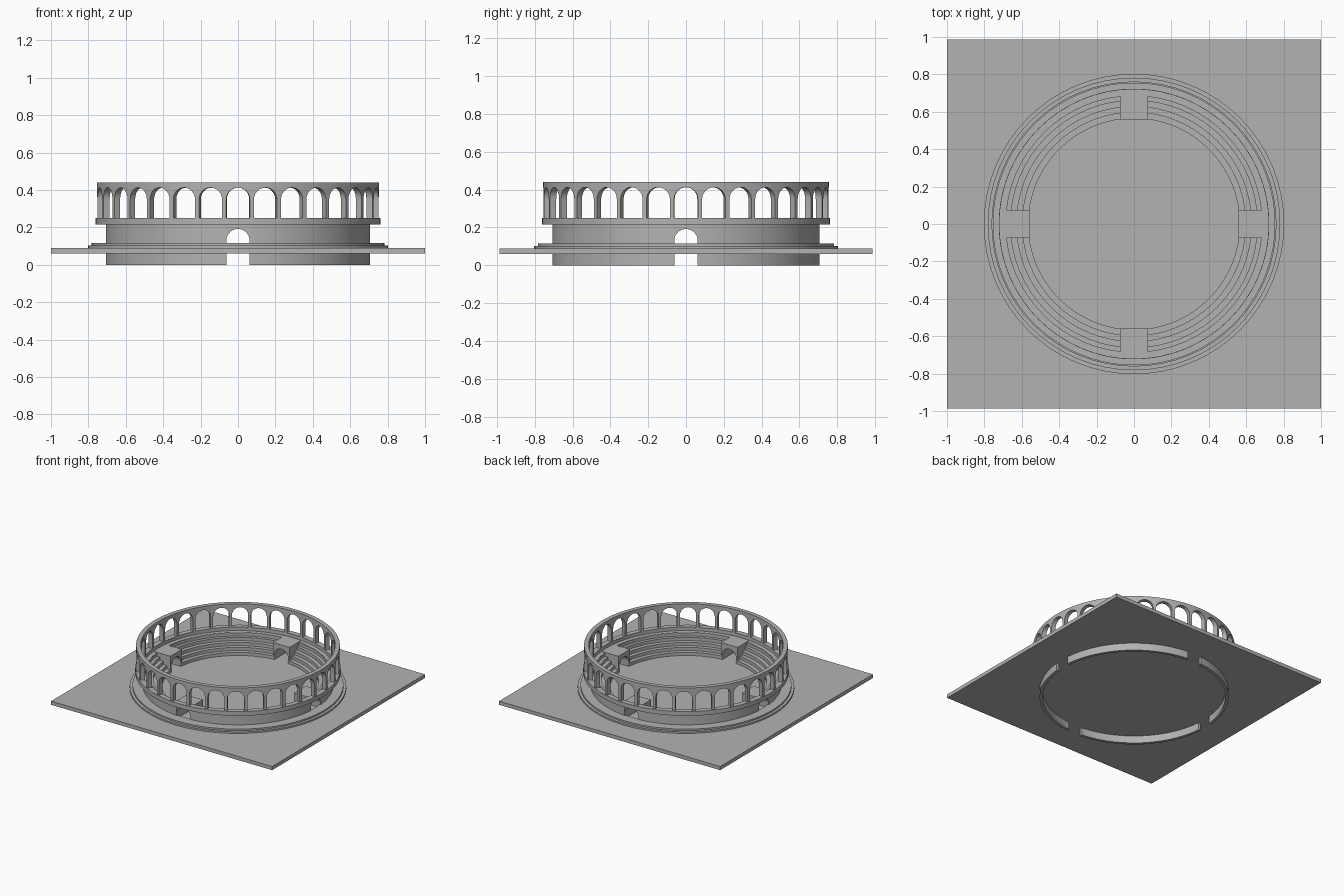
import bpy, bmesh, math
from math import sin, cos, pi

if "Cube" in bpy.data.objects:
    bpy.data.objects.remove(bpy.data.objects["Cube"])

SEG = 64
stone = bpy.data.materials.new("stone")
stone.diffuse_color = (.45, .45, .45, 1)
stone.use_nodes = True
stone.node_tree.nodes["Principled BSDF"].inputs["Base Color"].default_value = stone.diffuse_color


def make(name, bm):
    bmesh.ops.remove_doubles(bm, verts=bm.verts, dist=1e-5)
    bmesh.ops.recalc_face_normals(bm, faces=bm.faces)
    me = bpy.data.meshes.new(name)
    bm.to_mesh(me)
    bm.free()
    me.materials.append(stone)
    ob = bpy.data.objects.new(name, me)
    bpy.context.collection.objects.link(ob)
    return ob


def activate(ob):
    bpy.ops.object.select_all(action='DESELECT')
    ob.select_set(True)
    bpy.context.view_layer.objects.active = ob


def smooth(ob):
    activate(ob)
    bpy.ops.object.shade_smooth_by_angle(angle=math.radians(25))


def revolve(name, profile):
    """Closed (r, z) profile turned round the z axis."""
    bm = bmesh.new()
    rings = [[bm.verts.new((r * cos(2 * pi * i / SEG), r * sin(2 * pi * i / SEG), z))
              for r, z in profile] for i in range(SEG)]
    n = len(profile)
    for i in range(SEG):
        a, b = rings[i], rings[(i + 1) % SEG]
        for j in range(n):
            k = (j + 1) % n
            bm.faces.new((a[j], b[j], b[k], a[k]))
    return make(name, bm)


def extrude(name, outline, y0, y1, turn=0.0):
    """(x, z) outline extruded along y, then turned round z."""
    bm = bmesh.new()
    f = bm.faces.new([bm.verts.new((x, y0, z)) for x, z in outline])
    new = bmesh.ops.extrude_face_region(bm, geom=[f])['geom']
    bmesh.ops.translate(bm, vec=(0, y1 - y0, 0),
                        verts=[v for v in new if isinstance(v, bmesh.types.BMVert)])
    c, s = cos(turn), sin(turn)
    for v in bm.verts:
        x, y, _ = v.co
        v.co.x, v.co.y = c * x - s * y, s * x + c * y
    return make(name, bm)


def arch(w, spring, n=14):
    return [(w * cos(pi * i / n), spring + w * sin(pi * i / n)) for i in range(n + 1)]


def cut_gates(ob, w):
    """Cut a crossing pair of straight passages of half width w."""
    for t in (0, pi / 2):
        c = extrude("cutter", [(w, -.1), (w, .5), (-w, .5), (-w, -.1)], -1, 1, t)
        c.hide_render = True
        m = ob.modifiers.new("cut", 'BOOLEAN')
        m.operation, m.solver, m.object = 'DIFFERENCE', 'EXACT', c
        activate(ob)
        bpy.ops.object.modifier_apply(modifier=m.name)
        bpy.data.objects.remove(c)
    smooth(ob)


# square ground slab
extrude("ground_slab", [(-1, .06), (1, .06), (1, .09), (-1, .09)], -.987, .987)

# two shallow steps round the wall
smooth(revolve("plinth_steps", [(.70, .085), (.803, .085), (.803, .103), (.782, .103),
                                (.782, .116), (.70, .116)]))

# outer wall, fully open at the four gates
cut_gates(revolve("outer_wall", [(.685, 0), (.708, 0), (.708, .22), (.685, .22)]), .062)

# ledge under the arcade, with a low inner walkway
smooth(revolve("arcade_ledge", [(.688, .215), (.762, .215), (.762, .25), (.72, .25),
                                (.72, .222), (.688, .222)]))

# stepped seating, interrupted by the gates
steps = [(.70, .08), (.565, .08)]
radii = [.565, .597, .628, .660, .690, .70]
for i in range(5):
    z = .09 + .026 * (i + 1)
    steps += [(radii[i], z), (radii[i + 1], z)]
cut_gates(revolve("seating", steps), .074)

# gate tunnels
TUNNEL = [(.075, .226), (.075, .085), (.062, .085)] + arch(.062, .13) + \
         [(-.062, .085), (-.075, .085), (-.075, .226)]
for i in range(4):
    smooth(extrude(f"gate_tunnel_{i + 1}", TUNNEL, -.702, -.56, i * pi / 2))

# arcade of 32 arched bays wrapped round a cylinder
R, BAYS, Z0, Z1, SPRING, W = .755, 32, .25, .44, .35, .063
bm = bmesh.new()
half = pi / BAYS
for b in range(BAYS):
    mid = 2 * pi * b / BAYS

    def P(a, z):
        return bm.verts.new((R * cos(mid + a), R * sin(mid + a), z))

    w = W / R
    for s in (-1, 1):
        pts = [(s * half, Z0), (s * w, Z0), (s * w, SPRING), (s * w, Z1), (s * half, Z1)]
        bm.faces.new([P(*p) for p in (pts if s < 0 else pts[::-1])])
    top = [(x / R, z) for x, z in arch(W, SPRING, 12)][::-1]
    for (a0, h0), (a1, h1) in zip(top, top[1:]):
        bm.faces.new([P(a0, h0), P(a1, h1), P(a1, Z1), P(a0, Z1)])
bmesh.ops.remove_doubles(bm, verts=bm.verts, dist=1e-5)
# give the shell its radial thickness
outer = list(bm.faces)
rim = [e for e in bm.edges if e.is_boundary]
inner = {v: bm.verts.new((v.co.x * .954, v.co.y * .954, v.co.z)) for v in list(bm.verts)}
for f in outer:
    bm.faces.new([inner[v] for v in reversed(f.verts)])
for e in rim:
    a, b = e.verts
    bm.faces.new((a, b, inner[b], inner[a]))
smooth(make("arcade", bm))
